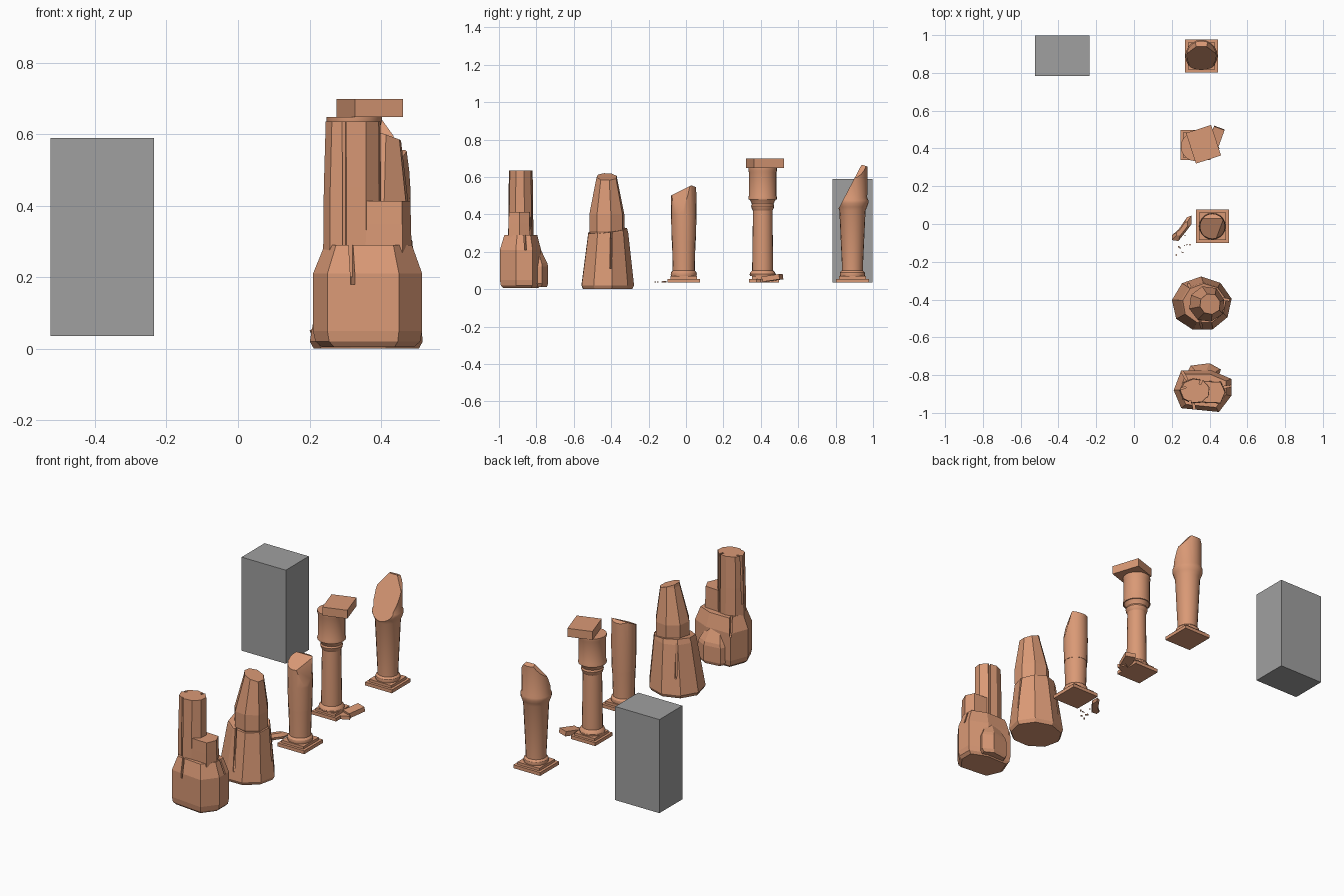
import bpy, bmesh, math, random
from mathutils import Vector, Matrix

random.seed(4)
cube = bpy.data.objects.get("Cube")
if cube:
    bpy.data.objects.remove(cube, do_unlink=True)


def material(name, rgb):
    m = bpy.data.materials.new(name)
    m.use_nodes = True
    m.diffuse_color = (*rgb, 1)
    m.node_tree.nodes["Principled BSDF"].inputs["Base Color"].default_value = (*rgb, 1)
    return m


CLAY = material("terracotta", (0.70, 0.32, 0.18))
GREY = material("mid grey", (0.35, 0.35, 0.35))


def finish(name, bm, mat=CLAY, smooth=False):
    bmesh.ops.recalc_face_normals(bm, faces=bm.faces)
    me = bpy.data.meshes.new(name)
    bm.to_mesh(me)
    bm.free()
    me.materials.append(mat)
    ob = bpy.data.objects.new(name, me)
    bpy.context.collection.objects.link(ob)
    if smooth:
        bpy.ops.object.select_all(action="DESELECT")
        ob.select_set(True)
        bpy.context.view_layer.objects.active = ob
        bpy.ops.object.shade_smooth_by_angle(angle=math.radians(30))
    return ob


def slice_off(bm, point, normal):
    """Remove everything on the side the normal points to and cap the cut."""
    geom = bm.verts[:] + bm.edges[:] + bm.faces[:]
    cut = bmesh.ops.bisect_plane(bm, geom=geom, plane_co=point, plane_no=normal, clear_outer=True)
    edges = [e for e in cut["geom_cut"] if isinstance(e, bmesh.types.BMEdge)]
    bmesh.ops.contextual_create(bm, geom=edges)


def stack(rings):
    """Closed solid through rings with equal point counts."""
    bm = bmesh.new()
    loops = [[bm.verts.new(p) for p in ring] for ring in rings]
    n = len(loops[0])
    for a, b in zip(loops, loops[1:]):
        for i in range(n):
            j = (i + 1) % n
            bm.faces.new((a[i], a[j], b[j], b[i]))
    bm.faces.new(loops[0][::-1])
    bm.faces.new(loops[-1])
    return bm


def box(name, centre, size, turn=0, tilt=0, mat=CLAY):
    bm = bmesh.new()
    bmesh.ops.create_cube(bm, size=1)
    bm.transform(Matrix.Translation(centre) @ Matrix.Rotation(math.radians(turn), 4, "Z")
                 @ Matrix.Rotation(math.radians(tilt), 4, "X") @ Matrix.Diagonal((*size, 1)))
    return finish(name, bm, mat)


def lathe(name, x, y, profile, cuts=(), sides=20):
    steps = [2 * math.pi * i / sides for i in range(sides)]
    bm = stack([[(x + r * math.cos(a), y + r * math.sin(a), z) for a in steps] for r, z in profile])
    for point, normal in cuts:
        slice_off(bm, point, normal)
    return finish(name, bm, smooth=True)


def rock(name, outline, levels, cuts=()):
    """Faceted stone: outline scaled about its middle at each (z, scale, dx, dy)."""
    mx = sum(p[0] for p in outline) / len(outline)
    my = sum(p[1] for p in outline) / len(outline)
    bm = stack([[(mx + dx + (px - mx) * s, my + dy + (py - my) * s, z) for px, py in outline]
                for z, s, dx, dy in levels])
    for point, normal in cuts:
        slice_off(bm, point, normal)
    return finish(name, bm)


def ngon(x, y, rx, ry, n, start=0, jitter=0.06):
    return [(x + rx * math.cos(a) * k, y + ry * math.sin(a) * k)
            for a, k in ((start + 2 * math.pi * i / n, 1 - random.random() * jitter) for i in range(n))]


def groove(target, point, size, turn=0, lean=0):
    """Carve a narrow crack into a stone."""
    cutter = box("crack_cutter", point, size, turn, lean)
    cutter.hide_render = True
    mod = target.modifiers.new("crack", "BOOLEAN")
    mod.operation, mod.solver, mod.object = "DIFFERENCE", "EXACT", cutter
    bpy.ops.object.select_all(action="DESELECT")
    bpy.context.view_layer.objects.active = target
    target.select_set(True)
    bpy.ops.object.modifier_apply(modifier=mod.name)
    bpy.data.objects.remove(cutter, do_unlink=True)


def plinth(name, x, y, w):
    box(name + "_plinth", (x, y, 0.045), (w, w, 0.02))
    box(name + "_plinth_step", (x, y, 0.0625), (w * 0.82, w * 0.82, 0.015))


# Grey reference block
box("grey_block", (-0.38, 0.89, 0.312), (0.289, 0.215, 0.553), mat=GREY)

# Boulder with two spires
body = rock("boulder_body",
            [(0.21, -0.88), (0.25, -0.975), (0.45, -0.995), (0.515, -0.91),
             (0.515, -0.82), (0.41, -0.775), (0.25, -0.775)],
            [(0.005, 0.85, 0, 0), (0.02, 0.96, 0, 0), (0.05, 1, 0, 0), (0.21, 1, 0, 0), (0.29, 0.8, 0, 0)])
groove(body, (0.32, -0.98, 0.26), (0.012, 0.09, 0.16), 12, 0)
groove(body, (0.50, -0.86, 0.26), (0.08, 0.01, 0.1), 10, 0)
groove(body, (0.26, -0.79, 0.25), (0.012, 0.08, 0.12), 30, 0)
rock("boulder_spall", [(0.28, -0.79), (0.30, -0.75), (0.40, -0.737), (0.46, -0.77), (0.44, -0.83), (0.29, -0.83)],
     [(0.012, 0.85, 0, 0), (0.03, 1, 0, 0), (0.12, 1, 0, 0), (0.14, 0.9, 0, 0), (0.22, 0.5, 0, -0.02)])
spire = rock("tall_spire", ngon(0.322, -0.885, 0.085, 0.072, 9, 0.3),
             [(0.2, 1.0, 0, 0), (0.45, 0.97, 0, 0), (0.635, 0.93, 0.002, 0)])
groove(spire, (0.30, -0.96, 0.47), (0.010, 0.05, 0.4), 10)
groove(spire, (0.36, -0.82, 0.47), (0.010, 0.06, 0.4), -20)
groove(spire, (0.255, -0.87, 0.50), (0.04, 0.008, 0.3), 15)
rock("short_spire", [(0.345, -0.945), (0.46, -0.95), (0.485, -0.89), (0.46, -0.835), (0.36, -0.83)],
     [(0.2, 1.03, 0, 0), (0.35, 0.98, 0, 0), (0.413, 0.95, 0, 0)])

# Split standing stone
lower = rock("standing_stone_lower", ngon(0.36, -0.425, 0.162, 0.15, 9, 0.2),
             [(0.0, 0.93, 0, 0), (0.02, 1, 0, 0), (0.30, 0.76, 0.01, 0.004), (0.36, 0.66, 0.015, 0.004)],
             [((0.36, -0.42, 0.315), (0.1, -0.12, 1))])
groove(lower, (0.36, -0.555, 0.20), (0.010, 0.08, 0.26), 14, -14)
groove(lower, (0.49, -0.40, 0.22), (0.08, 0.010, 0.22), -10)
groove(lower, (0.28, -0.30, 0.22), (0.010, 0.08, 0.22), 25)
rock("standing_stone_upper", ngon(0.385, -0.425, 0.10, 0.1, 8, 0.25),
     [(0.27, 0.85, 0, 0), (0.31, 1.0, 0, 0), (0.40, 1.0, 0, 0), (0.60, 0.58, 0.015, 0), (0.63, 0.54, 0.015, 0)],
     [((0.40, -0.42, 0.602), (0.35, 0.02, 1))])

# Broken column with a slanted top and a fallen shard
x, y = 0.415, -0.012
plinth("chipped_column", x, y, 0.175)
lathe("chipped_column_lower_drum", x, y,
      [(0.068, 0.07), (0.070, 0.08), (0.068, 0.09), (0.059, 0.10), (0.059, 0.12), (0.063, 0.26)])
chipped = lathe("chipped_column_upper_drum", x, y, [(0.065, 0.26), (0.068, 0.40), (0.066, 0.60)],
                [((x, y, 0.535), (0, -0.5, 1)), ((x, y + 0.04, 0.555), (0, 0.35, 1)),
                 ((x + 0.058, y - 0.03, 0.42), (1, -0.5, 0.25))])
rock("fallen_shard", [(0.20, -0.085), (0.235, -0.09), (0.275, -0.04), (0.305, 0.0),
                      (0.305, 0.045), (0.28, 0.035), (0.235, -0.03), (0.20, -0.06)],
     [(0.035, 0.85, 0, 0), (0.05, 1, 0, 0), (0.068, 0.55, 0, 0)])
for i in range(12):
    s = random.uniform(0.003, 0.008)
    box("pebble", (random.uniform(0.22, 0.31), random.uniform(-0.17, -0.05), 0.035 + s / 2), (s, s, s), 90 * random.random())

# Column with a shifted capital slab
x, y = 0.325, 0.41
plinth("capped_column", x, y + 0.008, 0.16)
lathe("capped_column_shaft", x, y,
      [(0.068, 0.07), (0.070, 0.08), (0.066, 0.09), (0.056, 0.10), (0.056, 0.13), (0.052, 0.42),
       (0.058, 0.43), (0.062, 0.445), (0.058, 0.455), (0.064, 0.47), (0.074, 0.485), (0.074, 0.49)])
lathe("capped_column_drum", x, y, [(0.077, 0.48), (0.077, 0.49), (0.074, 0.50), (0.074, 0.625),
                                   (0.077, 0.635), (0.077, 0.648)])
box("capital_slab", (0.368, 0.422, 0.673), (0.14, 0.17, 0.05), 18)
box("fallen_plinth_corner", (0.435, 0.462, 0.06), (0.06, 0.10, 0.028), -20, 8)
box("fallen_plinth_chip", (0.42, 0.41, 0.045), (0.05, 0.05, 0.02), 25)

# Column sheared by a steep break
x, y = 0.357, 0.89
plinth("sheared_column", x, y, 0.175)
lathe("sheared_column_shaft", x, y,
      [(0.066, 0.07), (0.068, 0.08), (0.066, 0.09), (0.056, 0.10), (0.056, 0.12), (0.070, 0.42),
       (0.078, 0.44), (0.085, 0.46), (0.085, 0.475), (0.079, 0.49), (0.080, 0.72)],
      [((x, 0.815, 0.43), (0, -0.885, 0.465)), ((x, 0.94, 0.665), (0, 0.3, 1)),
       ((x + 0.035, 0.93, 0.655), (0.7, 0, 0.5)), ((x - 0.035, 0.93, 0.655), (-0.7, 0, 0.5))])
